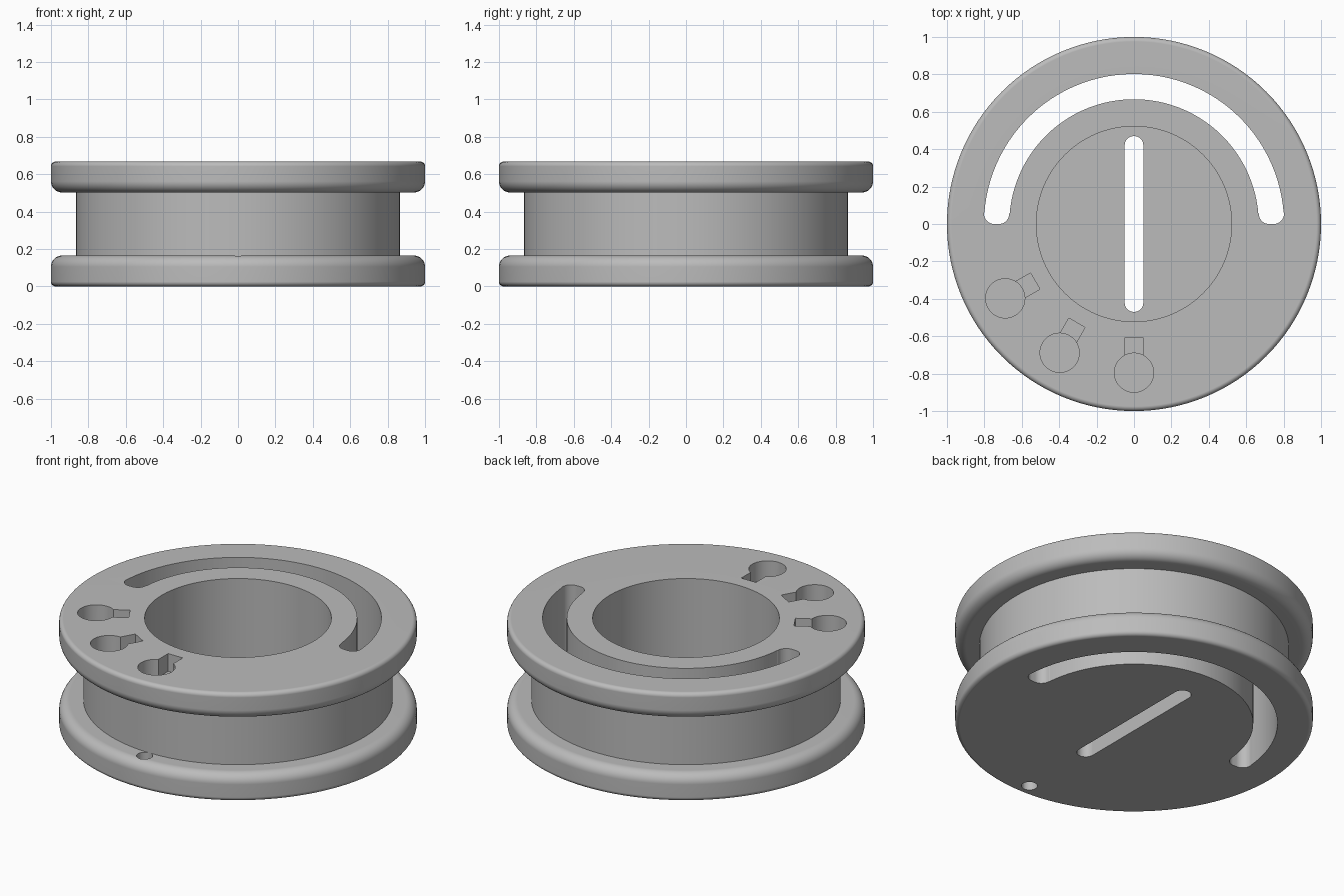
import bpy, bmesh
from math import sin, cos, pi, radians

cube = bpy.data.objects.get("Cube")
if cube:
    bpy.data.objects.remove(cube, do_unlink=True)

grey = bpy.data.materials.new("plain_grey")
grey.use_nodes = True
colour = (0.5, 0.5, 0.5, 1)
grey.diffuse_color = colour
grey.node_tree.nodes["Principled BSDF"].inputs["Base Color"].default_value = colour

HEIGHT, RIM, HUB, BORE, FLOOR = 0.667, 0.165, 0.865, 0.522, 0.16
SEG = 128


def make_object(name, bm):
    bmesh.ops.recalc_face_normals(bm, faces=bm.faces)
    mesh = bpy.data.meshes.new(name)
    bm.to_mesh(mesh)
    bm.free()
    mesh.materials.append(grey)
    ob = bpy.data.objects.new(name, mesh)
    bpy.context.collection.objects.link(ob)
    return ob


def arc(cx, cy, r, a0, a1, n=8):
    """Points on an arc, angles in degrees."""
    angles = [radians(a0 + (a1 - a0) * i / n) for i in range(n + 1)]
    return [(cx + r * cos(a), cy + r * sin(a)) for a in angles]


def lathe(name, profile):
    """Spin a closed (radius, z) profile about the z axis."""
    bm = bmesh.new()
    verts = [bm.verts.new((r, 0, z)) for r, z in profile]
    edges = [bm.edges.new(pair) for pair in zip(verts, verts[1:])]
    bmesh.ops.spin(bm, geom=verts + edges, cent=(0, 0, 0), axis=(0, 0, 1),
                   angle=2 * pi, steps=SEG)
    bmesh.ops.remove_doubles(bm, verts=bm.verts, dist=1e-4)
    return make_object(name, bm)


def prism(name, outline, z0, z1):
    bm = bmesh.new()
    face = bm.faces.new([bm.verts.new((x, y, z0)) for x, y in outline])
    up = bmesh.ops.extrude_face_region(bm, geom=[face])["geom"]
    bmesh.ops.translate(bm, vec=(0, 0, z1 - z0),
                        verts=[v for v in up if isinstance(v, bmesh.types.BMVert)])
    return make_object(name, bm)


# Spool body: two rounded flanges, a recessed hub and a deep open bore
small, big = 0.025, 0.06
profile = [(0, 0)]
profile += arc(1 - small, small, small, -90, 0)
profile += arc(1 - big, RIM - big, big, 0, 90)
profile += [(HUB, RIM), (HUB, HEIGHT - RIM)]
profile += arc(1 - big, HEIGHT - RIM + big, big, -90, 0)
profile += arc(1 - small, HEIGHT - small, small, 0, 90)
profile += [(BORE, HEIGHT), (BORE, FLOOR), (0, FLOOR)]
spool = lathe("spool_body", profile)

cutters = []

# Half-ring window through the whole body, with rounded ends
inner, outer, corner = 0.667, 0.802, 0.055
right_end = arc(inner + corner, corner, corner, 180, 270) + \
    arc(outer - corner, corner, corner, -90, 0)
left_end = [(-x, y) for x, y in reversed(right_end)]
window = right_end + arc(0, 0, outer, 5, 175, 72) + left_end + \
    arc(0, 0, inner, 175, 5, 72)
cutters.append(prism("half_ring_cutter", window, -0.1, 0.8))

# Straight slot through the bore floor
slot = arc(0, 0.42, 0.05, 0, 180, 16) + arc(0, -0.42, 0.05, 180, 360, 16)
cutters.append(prism("floor_slot_cutter", slot, -0.1, 0.3))

# Three keyholes in the top flange: a round pocket with a square-ended notch
for i in range(3):
    turn = -radians(30 * i)
    pocket = arc(0, -0.795, 0.105, 0, 350, 35)
    notch = [(-0.05, -0.745), (0.05, -0.745), (0.05, -0.61), (-0.05, -0.61)]
    for name, shape, depth in (("pocket", pocket, 0.12), ("notch", notch, 0.11)):
        cutter = prism(f"{name}_cutter_{i + 1}", shape, HEIGHT - depth, 0.8)
        cutter.rotation_euler.z = turn
        cutters.append(cutter)

# Small thread hole in the bottom flange beside the hub
cutters.append(prism("thread_hole_cutter", arc(0, -0.91, 0.045, 0, 345, 23), -0.1, 0.175))

# Cut the openings, then tidy the shading
bpy.context.view_layer.update()
bpy.context.view_layer.objects.active = spool
for cutter in cutters:
    mod = spool.modifiers.new(cutter.name, "BOOLEAN")
    mod.operation, mod.solver, mod.object = "DIFFERENCE", "EXACT", cutter
    bpy.ops.object.modifier_apply(modifier=mod.name)
    bpy.data.objects.remove(cutter, do_unlink=True)

bpy.ops.object.select_all(action="DESELECT")
spool.select_set(True)
bpy.ops.object.shade_smooth_by_angle(angle=radians(30))
weighted = spool.modifiers.new("weighted_normals", "WEIGHTED_NORMAL")
weighted.keep_sharp = True
